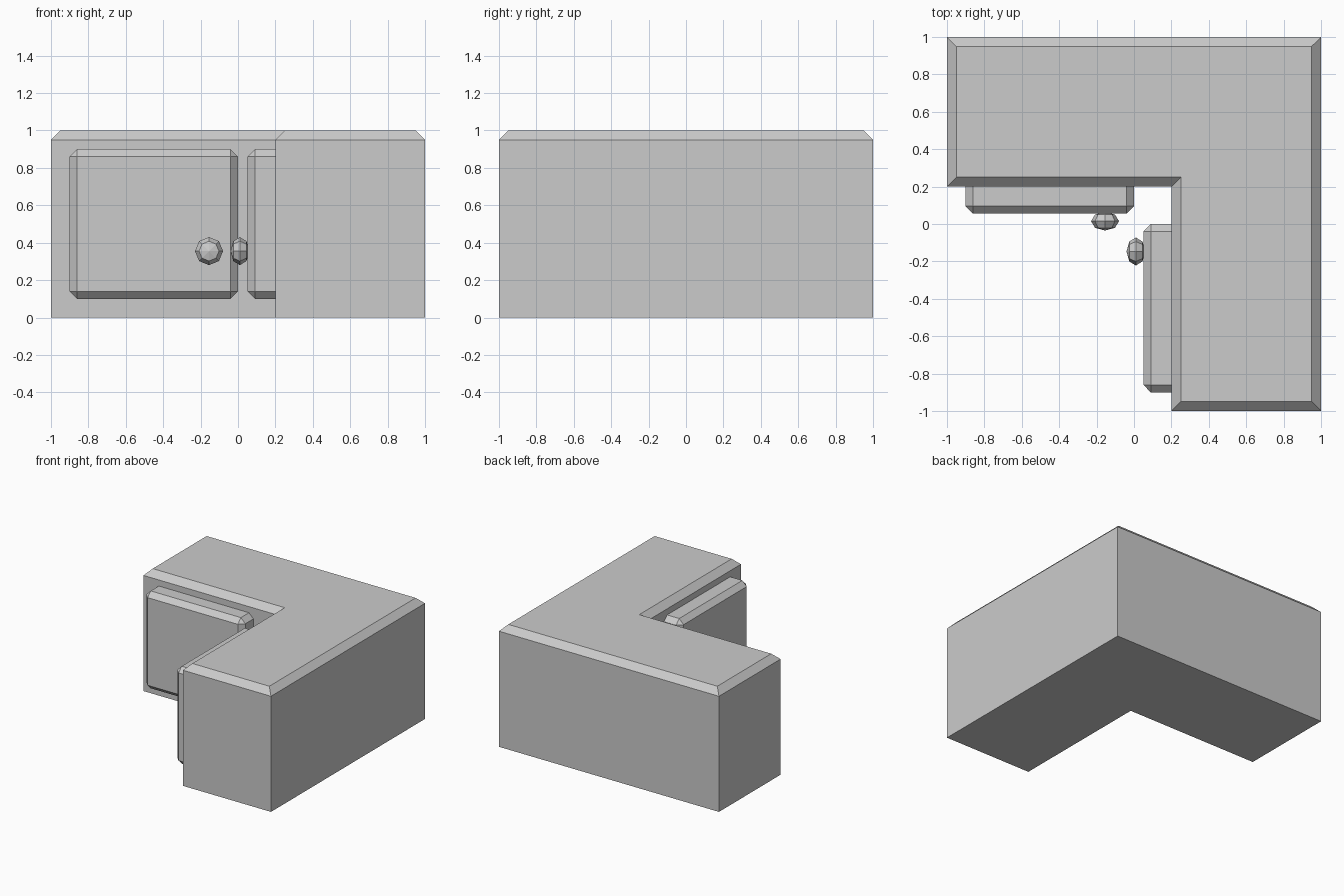
import bpy, bmesh
from math import radians
from mathutils import Matrix, Vector

if "Cube" in bpy.data.objects:
    bpy.data.objects.remove(bpy.data.objects["Cube"])


def finish(name, bm):
    bmesh.ops.recalc_face_normals(bm, faces=bm.faces)
    mesh = bpy.data.meshes.new(name)
    bm.to_mesh(mesh)
    bm.free()
    obj = bpy.data.objects.new(name, mesh)
    bpy.context.collection.objects.link(obj)
    return obj


# L-shaped body, chamfered around the top
def cabinet_body():
    outline = [(-1, 0.2), (0.2, 0.2), (0.2, -1), (1, -1), (1, 1), (-1, 1)]
    bm = bmesh.new()
    base = bm.faces.new([bm.verts.new((x, y, 0)) for x, y in outline])
    ext = bmesh.ops.extrude_face_region(bm, geom=[base], use_keep_orig=True)
    bmesh.ops.translate(bm, vec=(0, 0, 1),
                        verts=[v for v in ext["geom"] if isinstance(v, bmesh.types.BMVert)])
    bmesh.ops.recalc_face_normals(bm, faces=bm.faces)
    rim = [e for e in bm.edges if all(v.co.z > 0.99 for v in e.verts)]
    bmesh.ops.bevel(bm, geom=rim, offset=0.05, segments=1, affect='EDGES', profile=0.5)
    finish("cabinet_body", bm)


# Door panel: front and corner edges chamfered, back flat against the body
def door(name, low, high, front):
    low, high, front = Vector(low), Vector(high), Vector(front)
    centre = (low + high) / 2
    bm = bmesh.new()
    bmesh.ops.create_cube(bm, size=1, matrix=Matrix.Translation(centre)
                          @ Matrix.Diagonal((*(high - low), 1)))
    edges = [e for e in bm.edges
             if any((v.co - centre).dot(front) > 0 for v in e.verts)]
    bmesh.ops.bevel(bm, geom=edges, offset=0.04, segments=1, affect='EDGES', profile=0.5)
    finish(name, bm)


# Flattened low-poly knob whose pole points out of the door
def knob(name, centre, axis):
    bm = bmesh.new()
    bmesh.ops.create_uvsphere(
        bm, u_segments=8, v_segments=4, radius=1,
        matrix=Matrix.Translation(centre) @ Matrix.Rotation(radians(90), 4, axis)
        @ Matrix.Diagonal((0.075, 0.075, 0.05, 1)))
    finish(name, bm)


cabinet_body()
door("left_door", (-0.9, 0.055, 0.1), (0, 0.2, 0.9), (0, -1, 0))
door("right_door", (0.05, -0.9, 0.1), (0.2, 0, 0.9), (-1, 0, 0))
knob("left_knob", (-0.155, 0.015, 0.355), 'X')
knob("right_knob", (0.01, -0.147, 0.355), 'Y')
